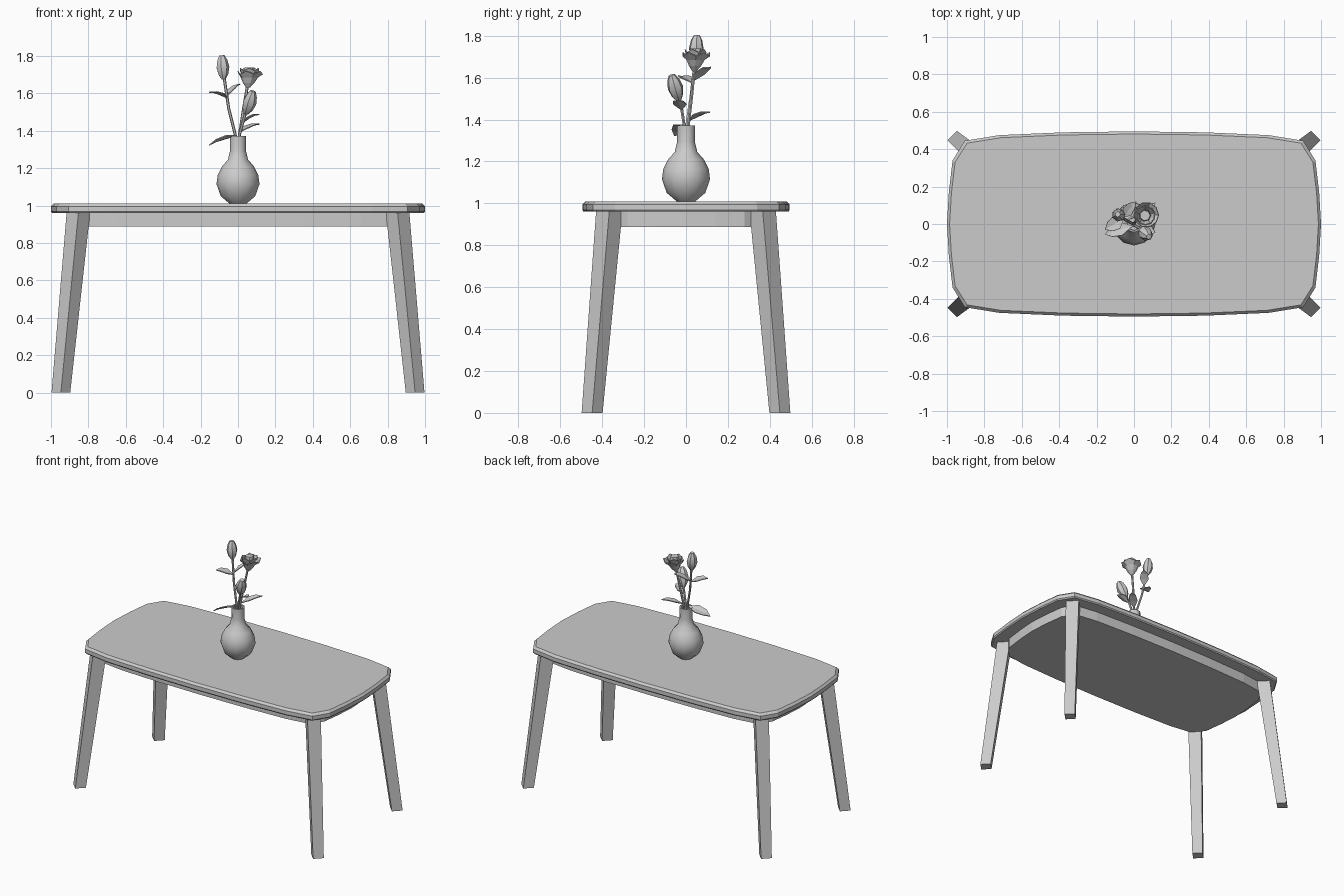
import bpy, math
from mathutils import Vector

if "Cube" in bpy.data.objects:
    bpy.data.objects.remove(bpy.data.objects["Cube"])


def make(name, verts, faces, smooth=None):
    me = bpy.data.meshes.new(name)
    me.from_pydata([tuple(v) for v in verts], [], faces)
    me.update()
    ob = bpy.data.objects.new(name, me)
    bpy.context.collection.objects.link(ob)
    if smooth:
        bpy.context.view_layer.objects.active = ob
        ob.select_set(True)
        bpy.ops.object.shade_smooth_by_angle(angle=math.radians(smooth))
        ob.select_set(False)
    return ob


def loft(name, rings, caps=True, smooth=None):
    """Skin equal-length counter-clockwise rings from bottom to top."""
    n = len(rings[0])
    verts = [v for r in rings for v in r]
    faces = [(k*n + i, k*n + (i+1) % n, (k+1)*n + (i+1) % n, (k+1)*n + i)
             for k in range(len(rings) - 1) for i in range(n)]
    if caps:
        faces += [tuple(reversed(range(n))), tuple(range(len(verts) - n, len(verts)))]
    return make(name, verts, faces, smooth)


def circle(c, r, n, axis=Vector((0, 0, 1)), turn=0.0):
    q = Vector((0, 0, 1)).rotation_difference(axis)
    return [Vector(c) + q @ Vector((r*math.cos(turn + math.tau*i/n),
                                    r*math.sin(turn + math.tau*i/n), 0)) for i in range(n)]


# Bowed table outline, mirrored from one quadrant
quad = [(1, 0), (.99, .17), (.97, .34), (.905, .445), (.72, .475), (.38, .49), (0, .495)]
half = quad + [(-x, y) for x, y in quad[-2::-1]]
outline = half + [(x, -y) for x, y in half[-2:0:-1]]


def slab(name, levels):
    loft(name, [[(x*(1 - d), y*(1 - d/.495), z) for x, y in outline] for d, z in levels])


slab("table_top", [(.006, .96), (0, .968), (0, .995), (.014, 1.01)])
slab("apron", [(.09, .888), (.09, .962)])

# Splayed, tapered legs turned 45 degrees
for sx, xn in ((-1, "left"), (1, "right")):
    for sy, yn in ((-1, "front"), (1, "back")):
        loft(f"{yn}_{xn}_leg", [circle((sx*.947, sy*.448, 0), .05, 4),
                                circle((sx*.853, sy*.366, .965), .063, 4)])

# Vase with hollow neck
profile = [(.045, 1.01), (.092, 1.05), (.115, 1.115), (.108, 1.165), (.085, 1.21),
           (.054, 1.245), (.042, 1.295), (.044, 1.372), (.034, 1.372), (.032, 1.26)]
loft("vase", [circle((0, 0, z), r, 12, turn=math.pi/2) for r, z in profile], smooth=40)


# Stems
def stem(name, pts, r=.008):
    pts = [Vector(p) for p in pts]
    rings = []
    for i, p in enumerate(pts):
        d = pts[min(i+1, len(pts)-1)] - pts[max(i-1, 0)]
        rings.append(circle(p, r, 6, d.normalized()))
    loft(name, rings, smooth=50)


stem("tall_bud_stem", [(0, 0, 1.27), (-.015, .005, 1.38), (-.05, .025, 1.52), (-.075, .045, 1.69)])
stem("rose_stem", [(.005, .01, 1.27), (.008, .012, 1.38), (.03, .028, 1.52), (.052, .04, 1.65)])
stem("low_bud_stem", [(.002, -.008, 1.27), (.008, -.01, 1.38), (.03, -.022, 1.46), (.045, -.035, 1.51)])


# Closed buds
def bud(name, base, tip, r):
    base, tip = Vector(base), Vector(tip)
    ax = (tip - base).normalized()
    loft(name, [circle(base.lerp(tip, t), r*k, 7, ax)
                for t, k in ((0, .3), (.2, .75), (.5, 1), (.8, .78), (1, .4))], smooth=40)


bud("tall_bud", (-.077, .046, 1.675), (-.087, .052, 1.803), .036)
bud("low_bud", (.042, -.033, 1.49), (.08, -.068, 1.612), .038)


# Open rose: nested wavy petal cups
def cup(name, levels, n, wave, turn):
    rings = []
    for k, (r, z) in enumerate(levels):
        ring = circle((.053 + .004*k, .04 + .003*k, z), r, n, turn=turn)
        if k == len(levels) - 1:
            for i, v in enumerate(ring):
                v.z += wave*(1 if i % 2 else -1)
        rings.append(ring)
    ob = loft(name, rings, caps=False)
    m = ob.modifiers.new("thickness", 'SOLIDIFY')
    m.thickness = .005


cup("outer_petals", [(.01, 1.63), (.03, 1.655), (.046, 1.685), (.069, 1.71)], 10, .008, 0)
cup("middle_petals", [(.012, 1.65), (.036, 1.69), (.053, 1.727)], 10, .007, .3)
loft("inner_petals", [circle((.059, .045, z), r, 7) for r, z in
                      ((.02, 1.66), (.032, 1.71), (.028, 1.738))])


# Pointed leaves, folded along the midrib
def leaf(name, base, tip, w, roll=0.0):
    base, tip = Vector(base), Vector(tip)
    d = (tip - base).normalized()
    side = d.cross(Vector((0, 0, 1))).normalized()
    up = side.cross(d)
    side, up = (side*math.cos(roll) + up*math.sin(roll),
                up*math.cos(roll) - side*math.sin(roll))
    mid = [base, base.lerp(tip, .4) + up*.006, base.lerp(tip, .75) + up*.006, tip]
    verts = mid + [mid[i] + side*s*w*k + up*.006
                   for s in (1, -1) for i, k in ((1, .5), (2, .38))]
    ob = make(name, verts, [(0, 4, 1), (1, 4, 5, 2), (2, 5, 3),
                            (0, 1, 6), (1, 2, 7, 6), (2, 3, 7)])
    m = ob.modifiers.new("thickness", 'SOLIDIFY')
    m.thickness = .005
    m.offset = 0


leaf("upper_left_leaf", (-.055, .03, 1.575), (-.155, -.03, 1.605), .075)
leaf("upper_back_leaf", (-.06, .035, 1.585), (.012, .12, 1.65), .06, .2)
leaf("middle_right_leaf", (.028, -.02, 1.445), (.115, -.045, 1.488), .065)
leaf("lower_back_leaf", (.012, .015, 1.395), (.115, .115, 1.435), .06)
leaf("lower_left_leaf", (-.005, -.01, 1.375), (-.155, -.055, 1.322), .075, -.3)
